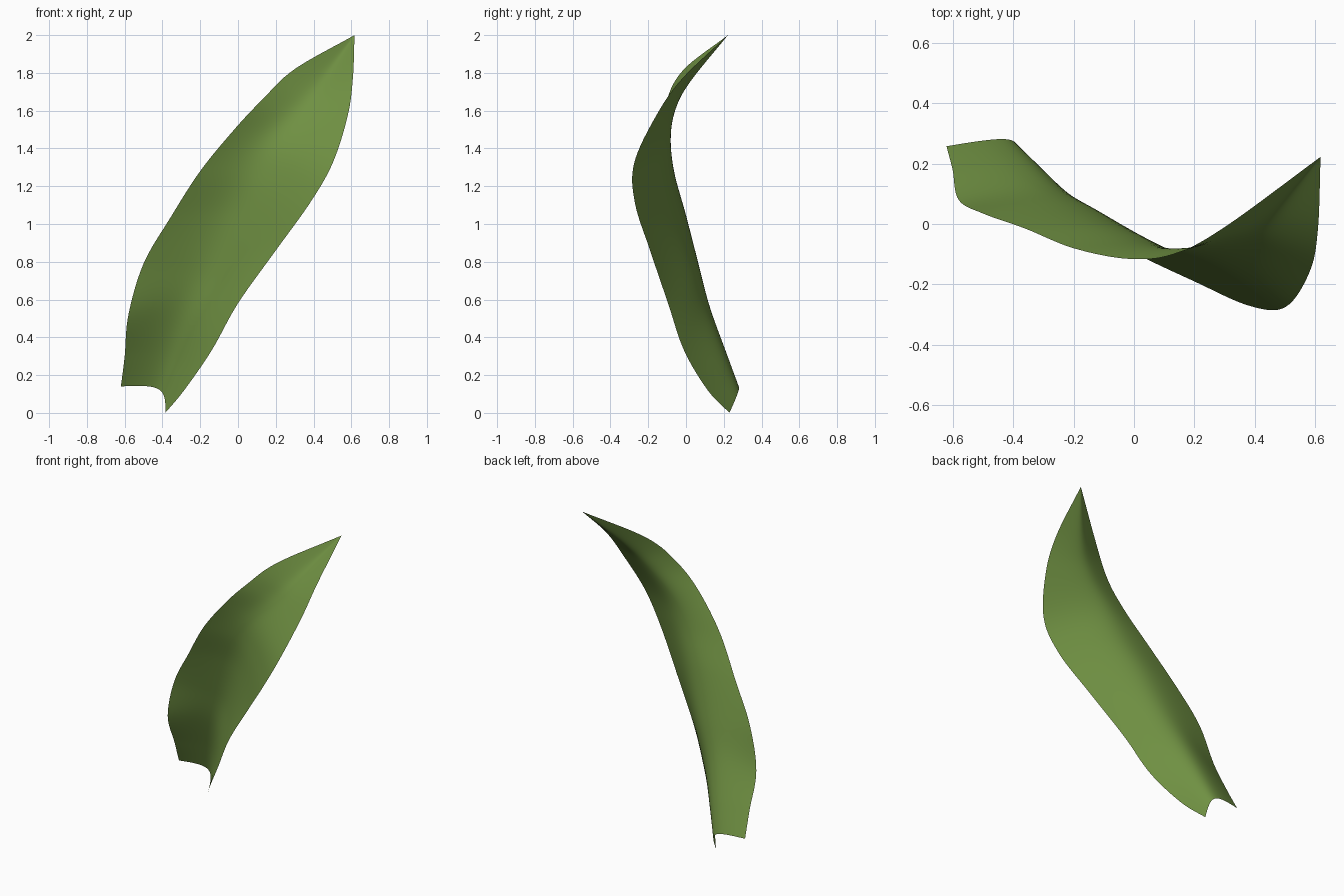
import bpy
import bmesh
from math import sqrt
from mathutils import Vector

if "Cube" in bpy.data.objects:
    bpy.data.objects.remove(bpy.data.objects["Cube"], do_unlink=True)

ROWS_PER_SPAN = 8
HALF_COLUMNS = 14

# Three rails run from the cut base of the leaf to its tip
tip = (.617, .222, 2)
left_rail = [(-.62, .257, .14), (-.6, .18, .3), (-.58, .08, .52),
             (-.5, .035, .79), (-.36, -.015, 1.03), (-.2, -.08, 1.28),
             (-.02, -.115, 1.5), (.13, -.1, 1.66), (.3, -.01, 1.82), tip]
midrib_rail = [(-.42, .28, .125), (-.36, .22, .28), (-.27, .125, .54),
               (-.16, .06, .76), (-.03, -.015, 1.03), (.1, -.077, 1.25),
               (.2, -.09, 1.43), (.33, -.058, 1.6), (.44, .02, 1.75), tip]
right_rail = [(-.385, .23, 0), (-.285, .115, .12), (-.14, -.01, .33),
              (0, -.095, .58), (.2, -.19, .86), (.38, -.27, 1.11),
              (.5, -.275, 1.32), (.58, -.16, 1.57), (.608, -.02, 1.77), tip]


def smooth_path(points):
    """Sample a smooth curve that passes through every given point."""
    pts = [Vector(p) for p in points]
    pts = [pts[0] * 2 - pts[1]] + pts + [pts[-1] * 2 - pts[-2]]
    path = []
    for a, b, c, d in zip(pts, pts[1:], pts[2:], pts[3:]):
        for step in range(ROWS_PER_SPAN):
            t = step / ROWS_PER_SPAN
            path.append(b + (c - a) * (t / 2)
                        + (a * 2 - b * 5 + c * 4 - d) * (t * t / 2)
                        + (b * 3 - a - c * 3 + d) * (t ** 3 / 2))
    path.append(pts[-2])
    return path


def ramp(s, softness):
    """Rise from zero to one across s, with a rounded knee in the middle."""
    spare = sqrt(1 + softness ** 2) - 1
    return (sqrt(s * s + softness ** 2) + s - spare) / 2


def cross_section(left, middle, right, softness):
    """Fold the blade along its midrib, with a rounded valley."""
    knee = ramp(0, softness)
    corner = (middle - (left + right) * knee) / (1 - 2 * knee)
    for column in range(-HALF_COLUMNS, HALF_COLUMNS + 1):
        s = column / HALF_COLUMNS
        yield (corner + (left - corner) * ramp(-s, softness)
               + (right - corner) * ramp(s, softness))


# Leaf blade, a thin open sheet
bm = bmesh.new()
rails = list(zip(*map(smooth_path, (left_rail, midrib_rail, right_rail))))
grid = []
for i, (left, middle, right) in enumerate(rails):
    along = i / (len(rails) - 1)
    softness = .6 - .4 * along ** 2      # the fold sharpens toward the tip
    grid.append([bm.verts.new(p)
                 for p in cross_section(left, middle, right, softness)])
for low, high in zip(grid, grid[1:]):
    for j in range(len(low) - 1):
        bm.faces.new((low[j], low[j + 1], high[j + 1], high[j]))
bmesh.ops.remove_doubles(bm, verts=bm.verts, dist=.0001)
for face in bm.faces:
    face.smooth = True
mesh = bpy.data.meshes.new("leaf_blade")
bm.to_mesh(mesh)
bm.free()
leaf = bpy.data.objects.new("leaf_blade", mesh)
bpy.context.collection.objects.link(leaf)

# Leaf colour
green = (.16, .28, .055, 1)
material = bpy.data.materials.new("leaf_green")
material.use_nodes = True
material.diffuse_color = green
material.node_tree.nodes["Principled BSDF"].inputs["Base Color"].default_value = green
mesh.materials.append(material)
